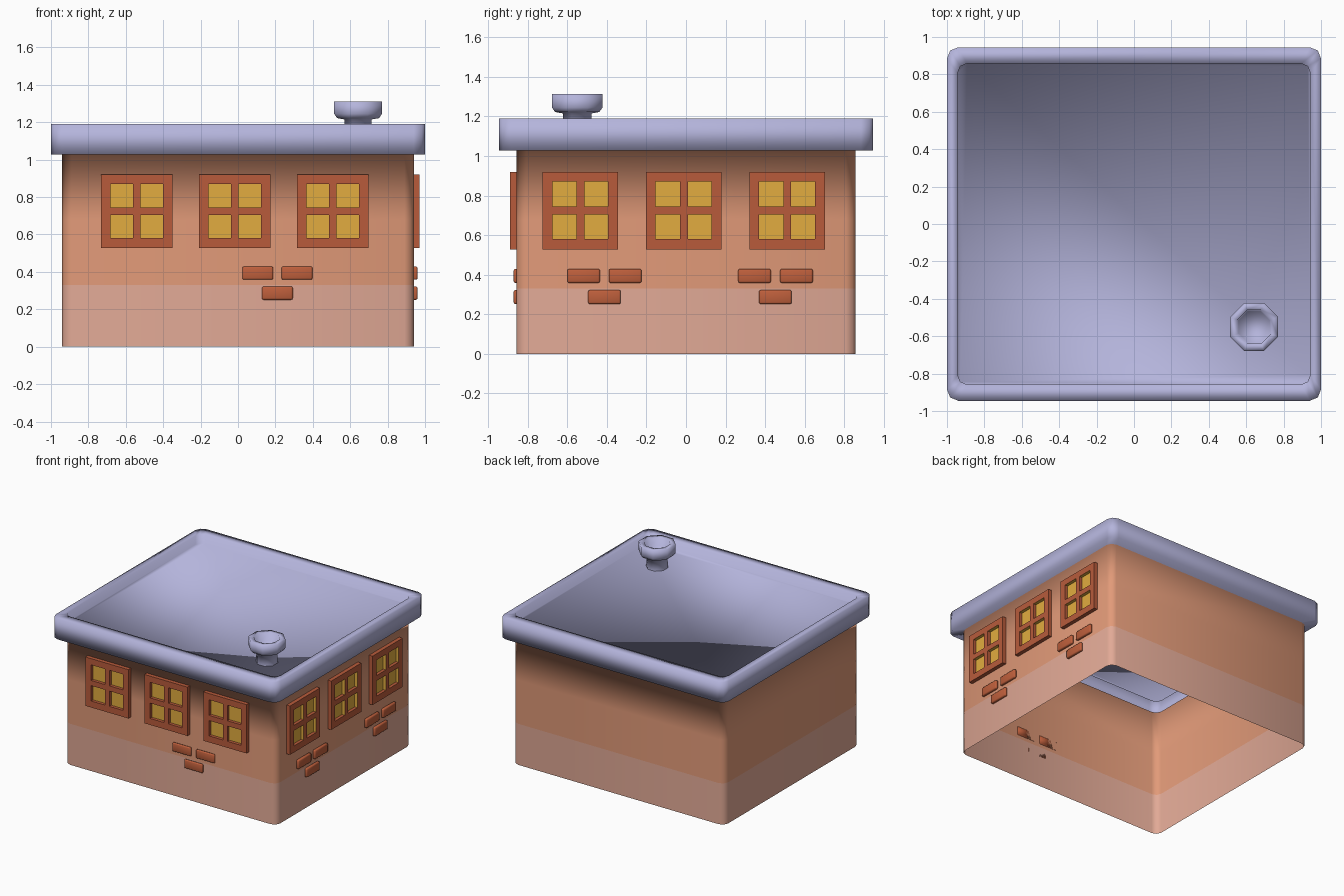
import bpy, bmesh, math
from mathutils import Vector

if "Cube" in bpy.data.objects:
    bpy.data.objects.remove(bpy.data.objects["Cube"])


def material(name, rgb):
    m = bpy.data.materials.new(name)
    m.diffuse_color = (*rgb, 1)
    m.use_nodes = True
    m.node_tree.nodes["Principled BSDF"].inputs["Base Color"].default_value = m.diffuse_color
    return m


PLASTER = material("tan plaster", (.76, .325, .19))
BASE = material("pale pink base", (.76, .40, .305))
ROOF = material("lavender roof", (.456, .456, .71))
FRAME = material("rust frame", (.48, .105, .044))
GLASS = material("amber glass", (.76, .415, .05))
BRICK = material("red brick", (.52, .115, .045))


def finish(name, bm, mats, smooth=True):
    me = bpy.data.meshes.new(name)
    for f in bm.faces:
        f.smooth = smooth
    bm.to_mesh(me)
    bm.free()
    for m in mats:
        me.materials.append(m)
    ob = bpy.data.objects.new(name, me)
    bpy.context.collection.objects.link(ob)
    return ob


def rounded_rect(hx, hy, r, z, n=2):
    pts = []
    for k, (sx, sy) in enumerate(((1, 1), (-1, 1), (-1, -1), (1, -1))):
        for i in range(n + 1):
            a = math.pi / 2 * (k + i / n)
            pts.append((sx * (hx - r) + r * math.cos(a), sy * (hy - r) + r * math.sin(a), z))
    return pts


def octagon(cx, cy, apothem, z):
    r = apothem / math.cos(math.pi / 8)
    return [(cx + r * math.cos(math.pi / 8 + i * math.pi / 4),
             cy + r * math.sin(math.pi / 8 + i * math.pi / 4), z) for i in range(8)]


def loft(rings, mats=None, cap=False):
    bm = bmesh.new()
    loops = [[bm.verts.new(p) for p in ring] for ring in rings]
    for k, (a, b) in enumerate(zip(loops, loops[1:])):
        for i in range(len(a)):
            j = (i + 1) % len(a)
            f = bm.faces.new((a[i], a[j], b[j], b[i]))
            f.material_index = mats[k] if mats else 0
    if cap:
        bm.faces.new(loops[-1]).material_index = mats[-1] if mats else 0
    return bm


# Open-bottomed walls with a pale lower band, flowing into the roof:
# soffit, outer rim, rim top, inner rim and sunken deck
WX, WY = .94, .858
rings = [rounded_rect(WX, WY, .05, z) for z in (0, .33, .68, 1.027)]
rings += [rounded_rect(1, .945, .06, 1.027), rounded_rect(1, .945, .06, 1.19),
          rounded_rect(.943, .858, .05, 1.19), rounded_rect(.943, .858, .05, 1.12)]
finish("walls_and_roof", loft(rings, [0, 1, 1, 2, 2, 2, 2], cap=True), [BASE, PLASTER, ROOF])

# Octagonal chimney pot with a hollow cup
profile = [(.075, 1.12), (.072, 1.215), (.112, 1.222), (.128, 1.245), (.128, 1.312),
           (.09, 1.312), (.083, 1.25)]
finish("chimney", loft([octagon(.642, -.55, r, z) for r, z in profile], cap=True), [ROOF])


def place(side, u, z, d):
    # u along the wall, d outwards from it
    return Vector((u, -WY - d, z)) if side == "front" else Vector((WX + d, u, z))


# Windows: a cell grid whose bars are extruded out past the panes
def window(side, u0, index):
    us = [0, .05, .172, .212, .332, .382]
    zs = [.528, .58, .703, .745, .87, .92]
    bm = bmesh.new()
    v = [[bm.verts.new(place(side, u0 + u, z, 0 if i in (0, 5) or j in (0, 5) else .006))
          for j, z in enumerate(zs)] for i, u in enumerate(us)]
    bars = []
    for i in range(5):
        for j in range(5):
            f = bm.faces.new((v[i][j], v[i + 1][j], v[i + 1][j + 1], v[i][j + 1]))
            if i in (1, 3) and j in (1, 3):
                f.material_index = 1
            else:
                bars.append(f)
    res = bmesh.ops.extrude_face_region(bm, geom=bars)
    out = place(side, 0, 0, 1) - place(side, 0, 0, 0)
    axis = 1 if side == "front" else 0
    for e in res["geom"]:
        if isinstance(e, bmesh.types.BMVert):
            e.co[axis] = place(side, 0, 0, .031)[axis]
    bmesh.ops.delete(bm, geom=[f for f in bars if f.is_valid], context='FACES_ONLY')
    bmesh.ops.recalc_face_normals(bm, faces=bm.faces)
    # make sure the panes look outwards
    if sum(f.normal.dot(out) for f in bm.faces if f.material_index == 1) < 0:
        bmesh.ops.reverse_faces(bm, faces=bm.faces)
    finish(f"{side}_window_{index}", bm, [FRAME, GLASS], False)


for k in range(3):
    window("front", -.733 + .524 * k, k + 1)
    window("right", -.726 + .523 * k, k + 1)


# Brick clusters: two above, one below, flush with the wall at the back
def bricks(side, u0, gap, depth, index):
    bm = bmesh.new()
    for u, z in ((u0, .358), (u0 + .165 + gap, .358), (u0 + .105, .251)):
        a, b = place(side, u, z, 0), place(side, u + .165, z + .071, depth)
        for vert in bmesh.ops.create_cube(bm, size=1)["verts"]:
            vert.co = (a + b) / 2 + Vector(c * abs(s) for c, s in zip(vert.co, b - a))
    axis = 1 if side == "front" else 0
    wall = place(side, 0, 0, 0)[axis]
    edges = [e for e in bm.edges if any(abs(v.co[axis] - wall) > .005 for v in e.verts)]
    bmesh.ops.bevel(bm, geom=edges, offset=.009, segments=2, affect='EDGES', profile=.5)
    finish(f"{side}_bricks_{index}", bm, [BRICK])


bricks("front", .023, .045, .013, 1)
bricks("right", -.60, .045, .02, 1)
bricks("right", .264, .047, .02, 2)
